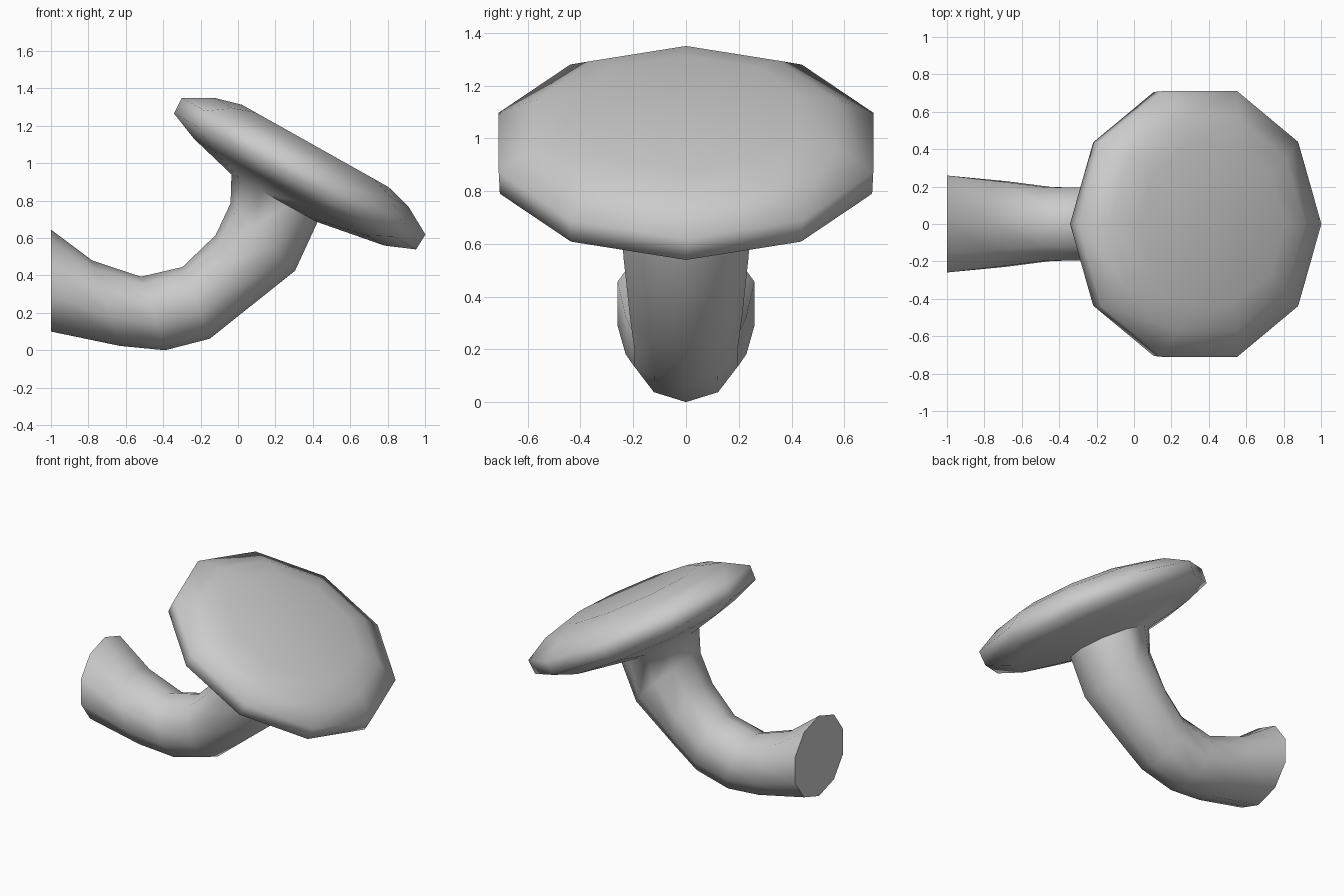
import bpy, bmesh, math
from mathutils import Vector

if "Cube" in bpy.data.objects:
    bpy.data.objects.remove(bpy.data.objects["Cube"])

SIDES = 10


def sweep(name, pairs, smooth_angle):
    """Skin ten-sided rings; each ring is given by its inner and outer (x, z) points."""
    bm = bmesh.new()
    rings = []
    for (ax, az), (bx, bz) in pairs:
        a, b = Vector((ax, 0, az)), Vector((bx, 0, bz))
        centre, u = (a + b) / 2, (b - a) / 2
        v = Vector((0, u.length, 0))
        rings.append([bm.verts.new(centre + u * math.cos(t) + v * math.sin(t))
                      for t in (math.tau * i / SIDES for i in range(SIDES))])
    for r, s in zip(rings, rings[1:]):
        for i in range(SIDES):
            j = (i + 1) % SIDES
            bm.faces.new((r[i], r[j], s[j], s[i]))
    bm.faces.new(rings[0])
    bm.faces.new(rings[-1])
    bmesh.ops.recalc_face_normals(bm, faces=bm.faces)
    mesh = bpy.data.meshes.new(name)
    bm.to_mesh(mesh)
    bm.free()
    obj = bpy.data.objects.new(name, mesh)
    bpy.context.collection.objects.link(obj)
    bpy.ops.object.select_all(action='DESELECT')
    obj.select_set(True)
    bpy.context.view_layer.objects.active = obj
    bpy.ops.object.shade_smooth_by_angle(angle=math.radians(smooth_angle))
    return obj


# Bent stem, from the cut end up to the underside of the cap
stem = [((-1.0, .645), (-1.0, .10)),
        ((-.78, .48), (-.63, .023)),
        ((-.52, .393), (-.39, .0)),
        ((-.297, .445), (-.15, .062)),
        ((-.12, .615), (.0, .182)),
        ((-.04, .785), (.305, .425)),
        ((-.035, .94), (.425, .685))]

# Tilted round cap: (height along axis, radius) around the lower rim centre
tilt = math.radians(29.3)
ux, uz = math.cos(tilt), -math.sin(tilt)
cap = []
for h, r in [(-.065, .583), (0, .742), (.094, .7465), (.179, .596), (.219, .45)]:
    cx, cz = .305 - h * uz, .902 + h * ux
    cap.append(((cx - r * ux, cz - r * uz), (cx + r * ux, cz + r * uz)))

# Stem and cap are one continuous skin
sweep("bent_mushroom", stem + cap, 65)
